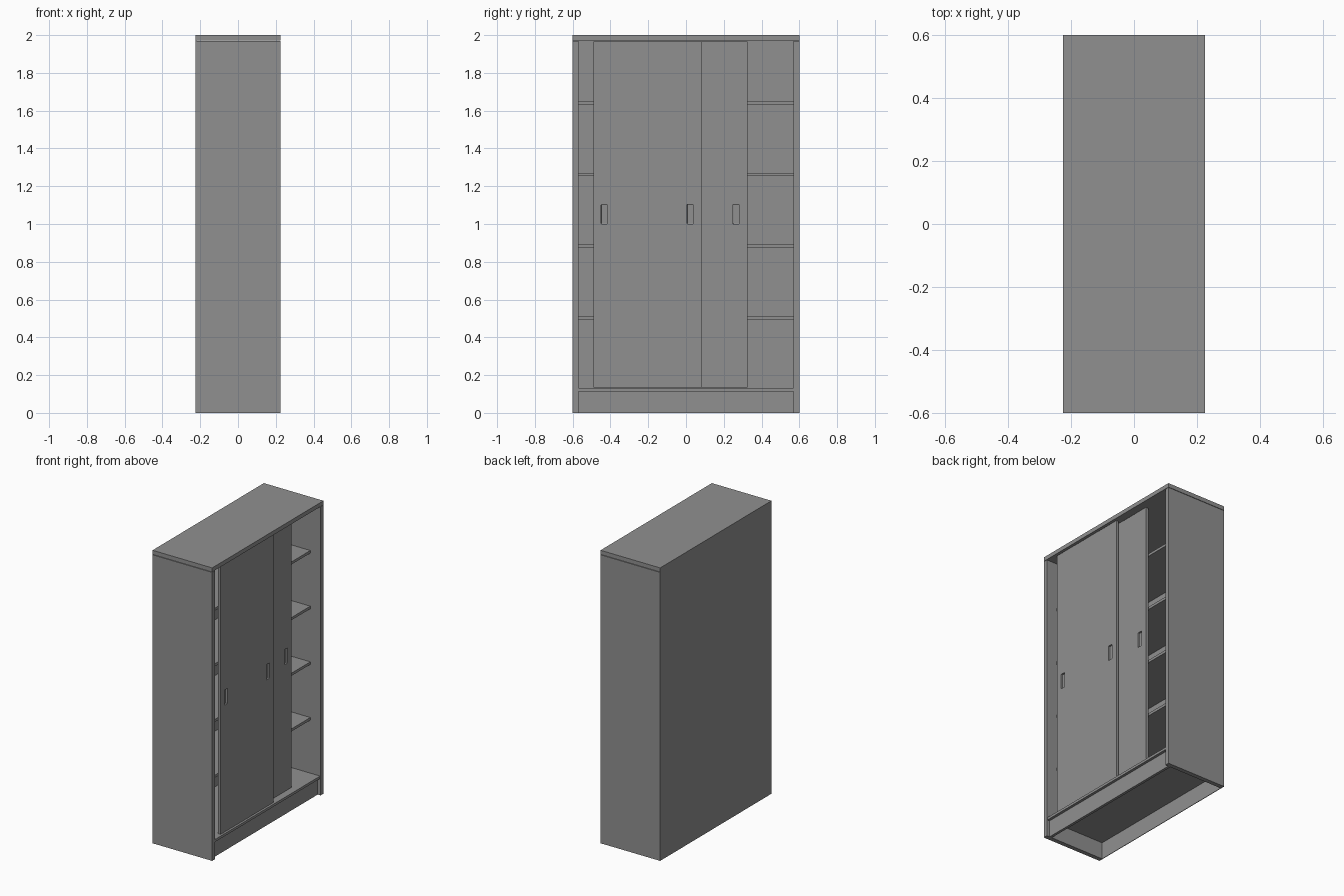
import bpy

if "Cube" in bpy.data.objects:
    bpy.data.objects.remove(bpy.data.objects["Cube"])

grey = bpy.data.materials.new("dark_grey")
grey.diffuse_color = (0.28, 0.28, 0.28, 1)
grey.use_nodes = True
grey.node_tree.nodes["Principled BSDF"].inputs["Base Color"].default_value = grey.diffuse_color


def box(name, x, y, z):
    """Box from (min, max) ranges on each axis."""
    (x0, x1), (y0, y1), (z0, z1) = x, y, z
    bpy.ops.mesh.primitive_cube_add(
        size=1, location=((x0 + x1) / 2, (y0 + y1) / 2, (z0 + z1) / 2))
    ob = bpy.context.object
    ob.name = name
    ob.scale = (x1 - x0, y1 - y0, z1 - z0)
    bpy.ops.object.transform_apply(location=False, rotation=False, scale=True)
    ob.data.materials.append(grey)
    return ob


FRONT, BACK, HALF = 0.225, -0.225, 0.6
INNER = 0.57          # inside face of the side panels
BACK_IN = -0.221      # inside face of the back panel

# Carcass, with a fine shadow gap under the top
box("top_panel", (BACK_IN, FRONT), (-HALF, HALF), (1.972, 2.0))
box("back_panel", (BACK, BACK_IN), (-HALF, HALF), (0, 2.0))
box("left_side", (BACK_IN, FRONT), (-HALF, -INNER), (0, 1.969))
box("right_side", (BACK_IN, FRONT), (INNER, HALF), (0, 1.969))
box("bottom_panel", (BACK_IN, 0.221), (-INNER, INNER), (0.114, 0.131))
box("plinth", (0.185, 0.203), (-INNER, INNER), (0, 0.114))

# Shelves, evenly spaced above the bottom panel
for i in range(1, 5):
    top = 0.131 + 0.38 * i
    box(f"shelf_{i}", (BACK_IN, 0.147), (-INNER, INNER), (top - 0.018, top))


# Sliding doors with recessed finger pulls near both edges
def door(name, front, y0, y1):
    panel = box(name, (front - 0.019, front), (y0, y1), (0.135, 1.967))
    for i, yc in enumerate((y0 + 0.056, y1 - 0.06)):
        cutter = box(f"{name}_pull_cutter_{i}", (front - 0.012, front + 0.02),
                     (yc - 0.016, yc + 0.016), (1.0, 1.104))
        bevel = cutter.modifiers.new("round", "BEVEL")
        bevel.width, bevel.segments = 0.003, 2
        cutter.hide_render = True
        cutter.hide_set(True)
        cut = panel.modifiers.new("pull", "BOOLEAN")
        cut.operation, cut.solver, cut.object = "DIFFERENCE", "EXACT", cutter


door("front_door", 0.211, -0.489, 0.082)
door("rear_door", 0.176, -0.246, 0.325)
